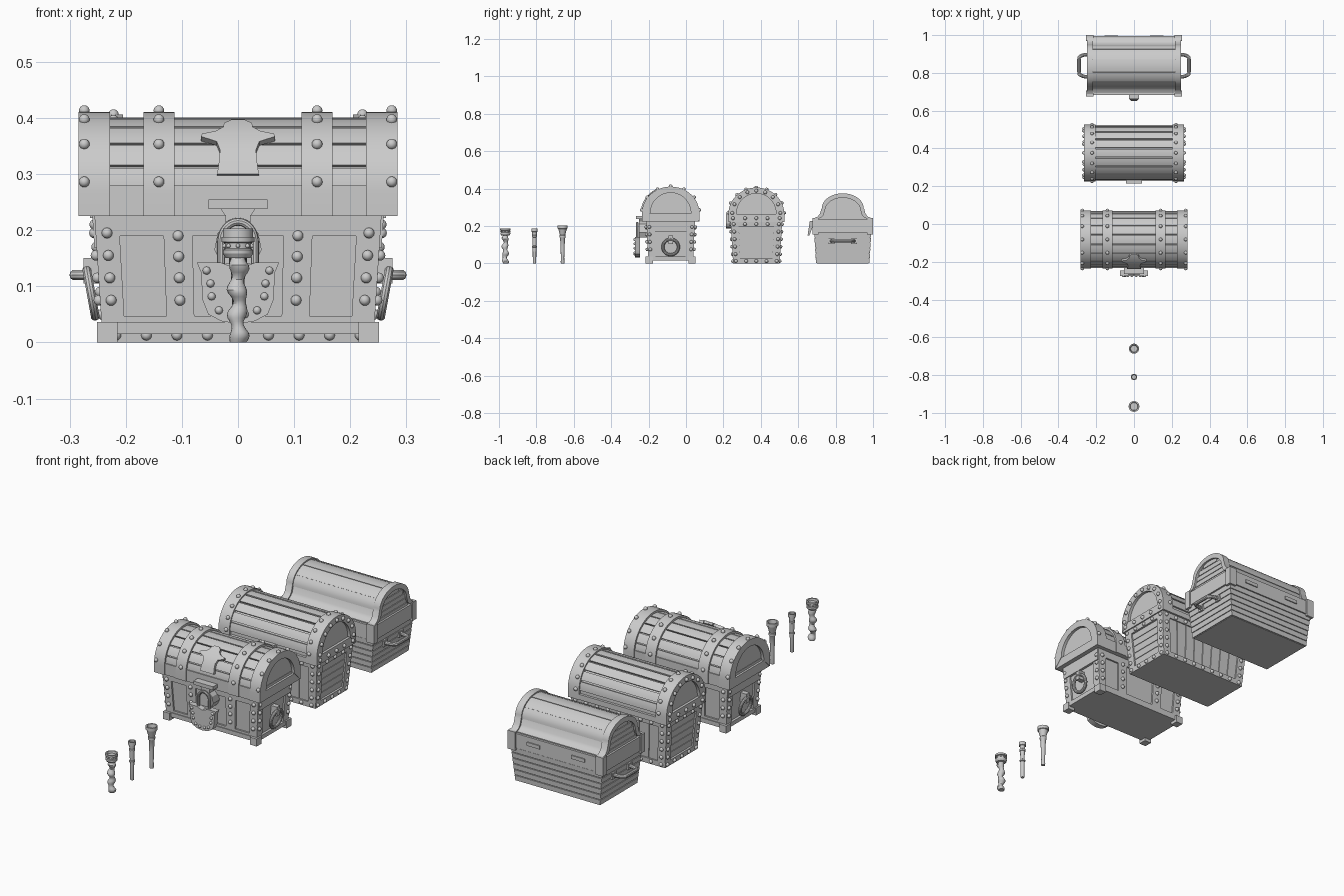
import bpy, bmesh, math
from mathutils import Matrix

if "Cube" in bpy.data.objects:
    bpy.data.objects.remove(bpy.data.objects["Cube"])
pi, sin, cos = math.pi, math.sin, math.cos

def finish(name, bm):
    bmesh.ops.recalc_face_normals(bm, faces=bm.faces)
    me = bpy.data.meshes.new(name)
    bm.to_mesh(me); bm.free()
    ob = bpy.data.objects.new(name, me)
    bpy.context.collection.objects.link(ob)
    return ob

def loft(name, a, b):
    """Closed solid between two matching outlines."""
    bm = bmesh.new()
    va, vb = [bm.verts.new(p) for p in a], [bm.verts.new(p) for p in b]
    n = len(va)
    bm.faces.new(va); bm.faces.new(vb)
    for i in range(n):
        bm.faces.new((va[i], va[(i+1) % n], vb[(i+1) % n], vb[i]))
    return finish(name, bm)

def box(name, x0, x1, y0, y1, z0, z1):
    q = [(x0, y0), (x1, y0), (x1, y1), (x0, y1)]
    return loft(name, [(*p, z0) for p in q], [(*p, z1) for p in q])

def prism(name, yz, x0, x1):
    return loft(name, [(x0, *p) for p in yz], [(x1, *p) for p in yz])

def plate(name, half, y0, y1):
    """Symmetric (x, z) outline given by its right half."""
    o = half + [(-x, z) for x, z in half[::-1] if x > 0]
    return loft(name, [(x, y0, z) for x, z in o], [(x, y1, z) for x, z in o])

def arc(cy, zs, a, b, t0=0, t1=1, n=24):
    return [(cy - a*cos(pi*(t0+(t1-t0)*i/n)), zs + b*sin(pi*(t0+(t1-t0)*i/n))) for i in range(n+1)]

def arch(cy, z0, zs, a, b):
    return [(cy-a, z0)] + arc(cy, zs, a, b) + [(cy+a, z0)]

def lid_planks(name, cy, zs, a, b, th, x0, x1, count, gap=.012):
    for i in range(count):
        t0, t1 = i/count + gap/2, (i+1)/count - gap/2
        prism(name, arc(cy, zs, a, b, t0, t1, 4) + arc(cy, zs, a-th, b-th, t0, t1, 4)[::-1], x0, x1)

def studs(name, pts, r=.0095):
    bm = bmesh.new()
    for p in pts:
        bmesh.ops.create_uvsphere(bm, u_segments=12, v_segments=8, radius=r, matrix=Matrix.Translation(p))
    return finish(name, bm)

# tapered body: (centre y, z0, z1, bottom half sizes, top half sizes)
def pt(B, side, u, z, out):
    cy, z0, z1, lo, hi = B
    t = (z-z0)/(z1-z0)
    hx, hy = lo[0]+(hi[0]-lo[0])*t, lo[1]+(hi[1]-lo[1])*t
    return [(u*hx, cy-hy-out, z), (hx+out, cy+u*hy, z), (-u*hx, cy+hy+out, z), (-hx-out, cy-u*hy, z)][side]

def slab(name, B, side, u0, u1, z0, z1, out):
    f = lambda o: [pt(B, side, u, z, o) for u, z in ((u0, z0), (u1, z0), (u1, z1), (u0, z1))]
    return loft(name, f(-.01), f(out))

def body(name, B):
    q = ((-1, 0), (1, 0), (1, 2), (-1, 2))
    f = lambda z: [pt(B, 0, -1, z, 0), pt(B, 0, 1, z, 0), pt(B, 2, -1, z, 0), pt(B, 2, 1, z, 0)]
    return loft(name, f(B[1]), f(B[2]))

def posts(name, B, z0, z1, out, w=.035):
    for side in range(4):
        h = B[4][0] if side % 2 == 0 else B[4][1]
        for s in (-1, 1):
            slab(name, B, side, *sorted((s*(1-w/h), s*(1+out/h))), z0, z1, out)

def tube(name, pts, r):
    cu = bpy.data.curves.new(name, 'CURVE')
    cu.dimensions = '3D'; cu.bevel_depth = r; cu.bevel_resolution = 3; cu.use_fill_caps = True
    sp = cu.splines.new('POLY'); sp.points.add(len(pts)-1)
    for p, q in zip(sp.points, pts):
        p.co = (*q, 1)
    ob = bpy.data.objects.new(name, cu)
    bpy.context.collection.objects.link(ob)

def lathe(name, y, prof, n=16, wob=0):
    bm = bmesh.new()
    rings = []
    for r, z in prof:
        k = wob if z < .14 else 0
        cx, cy = k*sin(z*110), k*cos(z*110)
        rings.append([bm.verts.new((cx+r*cos(2*pi*i/n), y+cy+r*sin(2*pi*i/n), z)) for i in range(n)])
    for a, b in zip(rings, rings[1:]):
        for i in range(n):
            bm.faces.new((a[i], a[(i+1) % n], b[(i+1) % n], b[i]))
    bm.faces.new(rings[0]); bm.faces.new(rings[-1])
    return finish(name, bm)

# ---------- chest A (front): banded lid, padlock, ring pulls ----------
cy = -.082
A = (cy, .015, .23, (.234, .112), (.248, .122))
body("banded_chest_body", A)
posts("banded_chest_post", A, .015, .225, .008)
S = []
for side in range(4):
    slab("banded_chest_base_beam", A, side, -1.04, 1.04, .015, .036, .012)
    slab("banded_chest_top_rail", A, side, -1.03, 1.03, .19 if side % 2 == 0 else .168, .226, .008 if side % 2 == 0 else .012)
    S += [pt(A, side, s*.95, z, .010) for s in (-1, 1) for z in (.075, .115, .155, .195)]
for side in (0, 2):
    for s in (-1, 1):
        slab("banded_chest_strap", A, side, *sorted((s*.33, s*.54)), .036, .2, .008)
        S += [pt(A, side, s*.435, z, .009) for z in (.075, .115, .153, .19)]
    slab("banded_chest_lower_rail", A, side, -1, 1, .03, .047, .008)
for s in (-1, 1):
    for t in (-1, 1):
        box("banded_chest_foot", *sorted((s*.215, s*.251)), *sorted((cy+t*.095, cy+t*.134)), 0, .036)
prism("banded_lid_core", arch(cy, .225, .268, .138, .124), -.27, .27)
box("banded_lid_rim", -.272, .272, cy-.15, cy+.15, .225, .28)
lid_planks("banded_lid_plank", cy, .268, .146, .133, .012, -.26, .26, 9)
outer, inner = arch(cy, .225, .268, .154, .143), arch(cy, .27, .27, .108, .108)
for s in (-1, 1):
    prism("banded_lid_end_band", outer + inner[::-1], *sorted((s*.228, s*.284)))
    box("banded_lid_end_sill", *sorted((s*.25, s*.282)), cy-.15, cy+.15, .225, .268)
    prism("banded_lid_mid_band", outer + arch(cy, .225, .268, .13, .12)[::-1], *sorted((s*.113, s*.168)))
    for x in (.274, .141):
        S += [(s*x, cy-.155*cos(pi*t), .268+.145*sin(pi*t)) for t in (.04, .2, .35, .5, .65, .8, .96)]
    # ring pull with its boss
    bpy.ops.mesh.primitive_torus_add(location=(s*.262, cy, .088), rotation=(0, pi/2+s*.18, 0),
        major_radius=.042, minor_radius=.008, major_segments=28, minor_segments=10)
    bpy.context.object.name = "ring_pull"
    box("ring_pull_boss", *sorted((s*.24, s*.275)), cy-.012, cy+.012, .105, .15)
studs("banded_chest_studs", S)
# crown ornament following the lid curve
rows = [(.07, .037), (.12, .034), (.17, .032), (.21, .038), (.235, .066), (.25, .064), (.265, .04), (.29, .026), (.315, .025), (.34, .012)]
bm = bmesh.new()
prev = None
for t, w in rows:
    c = [bm.verts.new((x, cy-k*.148*cos(pi*t), .268+k*.135*sin(pi*t))) for k in (1.0, 1.09) for x in (-w, w)]
    c = [c[0], c[1], c[3], c[2]]
    if prev:
        for i in range(4):
            bm.faces.new((prev[i], prev[(i+1) % 4], c[(i+1) % 4], c[i]))
    else:
        bm.faces.new(c)
    prev = c
bm.faces.new(prev)
finish("lid_ornament", bm)
# hasp, padlock
box("hasp_bar", -.053, .053, -.266, -.23, .238, .255)
plate("hasp_plate", [(.032, .24), (.022, .225), (.022, .21), (.036, .195), (.042, .165), (.03, .14)], -.25, -.2)
plate("padlock", [(0, .131), (.03, .142), (.073, .142), (.066, .125), (.063, .075), (.053, .05), (.03, .038), (0, .033)], -.274, -.246)
tube("padlock_shackle", [(-.03, -.26, .13)] + [(-.03*cos(pi*i/12), -.26, .18+.035*sin(pi*i/12)) for i in range(13)] + [(.03, -.26, .13)], .007)
studs("padlock_studs", [(s*x, -.274, z) for s in (-1, 1) for x, z in ((.056, .128), (.049, .105), (.047, .082), (.034, .057), (.012, .05))], .007)

# ---------- chest B (middle): studded frame ----------
cy = .376
B = (cy, 0, .22, (.228, .114), (.246, .128))
body("studded_chest_body", B)
posts("studded_chest_post", B, 0, .22, .01, .034)
S = []
for side in range(4):
    n = 9 if side % 2 == 0 else 5
    for z0, z1 in ((0, .026), (.198, .222)):
        slab("studded_chest_rail", B, side, -1.04, 1.04, z0, z1, .01)
        S += [pt(B, side, -.95+1.9*i/(n-1), (z0+z1)/2, .01) for i in range(n)]
    S += [pt(B, side, s*.95, z, .01) for s in (-1, 1) for z in (.05, .09, .13, .17)]
    for i in range(5 if side % 2 else 8):
        if side % 2:
            slab("side_plank", B, side, -.8, .8, .029+.034*i, .059+.034*i, .003)
        else:
            slab("front_back_plank", B, side, -.88+.22*i, -.68+.22*i, .026, .2, .004)
prism("studded_lid_core", arch(cy, .222, .262, .136, .128), -.25, .25)
box("studded_lid_rim", -.258, .258, cy-.148, cy+.148, .222, .248)
lid_planks("studded_lid_plank", cy, .262, .144, .137, .014, -.24, .24, 9, .018)
outer, inner = arch(cy, .222, .262, .15, .144), arch(cy, .266, .266, .106, .108)
for s in (-1, 1):
    prism("studded_lid_end_band", outer + inner[::-1], *sorted((s*.205, s*.264)))
    box("studded_lid_end_sill", *sorted((s*.235, s*.262)), cy-.146, cy+.146, .222, .264)
    for i in range(9):
        t = .02+.96*i/8
        S.append((s*.222, cy-.15*cos(pi*t), .262+.144*sin(pi*t)))
        S.append((s*.265, cy-.129*cos(pi*t), .262+.127*sin(pi*t)))
    S += [(s*.263, cy+y, .242) for y in (-.125, -.06, 0, .06, .125)]
studs("studded_chest_studs", S, .0095)
plate("studded_chest_latch", [(.042, .268), (.042, .215), (.03, .195), (0, .188)], cy-.161, cy-.12)

# ---------- chest C (back): plank body, ogee lid, bar handles ----------
cy = .838
C = (cy, 0, .17, (.222, .138), (.24, .148))
body("plank_chest_body", C)
for side in range(4):
    for i in range(6):
        slab("body_plank", C, side, -1.02, 1.02, .002+.0275*i, .026+.0275*i, .005)
box("plank_chest_rim", -.25, .25, cy-.156, cy+.156, .166, .236)
for s in (-1, 1):
    for t in (-1, 1):
        box("rim_corner", *sorted((s*.215, s*.255)), *sorted((cy+t*.13, cy+t*.162)), .155, .244)
    box("hinge", s*.12-.035, s*.12+.035, cy+.15, cy+.161, .195, .212)
def ogee(k):
    p = [(-.155, .225), (-.155, .242), (-.135, .25), (-.122, .265), (-.115, .29)]
    p = p + arc(0, .295, .112, .08) + [(-y, z) for y, z in p[::-1]]
    return [(cy+k*y, .225+k*(z-.225)) for y, z in p]
prism("ogee_lid_core", ogee(.94), -.236, .236)
lid_planks("ogee_lid_plank", cy, .289, .109, .08, .012, -.23, .23, 5, .012)
for s in (-1, 1):
    prism("ogee_lid_end_band", ogee(1) + ogee(.84)[::-1], *sorted((s*.216, s*.25)))
    for i in range(5):
        z = .228+.025*i
        w = .118 if z < .26 else .095*math.sqrt(max(.05, 1-(max(0, z+.022-.285)/.075)**2))
        box("lid_end_plank", *sorted((s*.22, s*.241)), cy-w, cy+w, z, z+.022)
    arm = [(s*(.225+.066*min(1, 1.25*sin(pi*i/16)**.6)), cy-.06*cos(pi*i/16), .12) for i in range(17)]
    tube("bar_handle", arm, .0095)
    for t in (-1, 1):
        box("handle_mount", *sorted((s*.22, s*.247)), cy+t*.06-.015, cy+t*.06+.015, .105, .135)
loft("plank_chest_clasp", [(x, y, .228) for x, y in ((-.026, .662), (.026, .662), (.026, .69), (-.026, .69))],
     [(x, y, .15) for x, y in ((-.014, .65), (.014, .65), (.014, .66), (-.014, .66))])

# ---------- torches ----------
wave = [(.0145+.0035*sin(i*.95), .15*i/24) for i in range(25)]
lathe("twisted_torch", -.966, wave + [(.022, .15), (.027, .158), (.027, .165), (.023, .167), (.023, .177),
      (.029, .179), (.029, .188), (.022, .188), (.02, .178)], 16, .003)
studs("twisted_torch_studs", [(.024*cos(k*pi/4), -.966+.024*sin(k*pi/4), .172) for k in range(8)], .004)
lathe("slim_torch", -.81, [(.008, 0), (.009, .005), (.010, .085), (.013, .087), (.013, .094), (.010, .096), (.011, .14),
      (.014, .142), (.014, .15), (.012, .152), (.013, .168), (.017, .17), (.017, .187), (.012, .187), (.011, .178)])
lathe("cone_torch", -.66, [(.009, 0), (.010, .006), (.009, .03), (.011, .09), (.013, .135), (.016, .14), (.016, .15),
      (.014, .152), (.023, .185), (.027, .187), (.027, .203), (.021, .203), (.018, .185)])

# ---------- finish: curves to mesh, smooth by angle ----------
bpy.ops.object.select_all(action='SELECT')
bpy.context.view_layer.objects.active = bpy.data.objects["bar_handle"]
bpy.ops.object.convert(target='MESH')
bpy.ops.object.select_all(action='SELECT')
bpy.ops.object.shade_smooth_by_angle()
